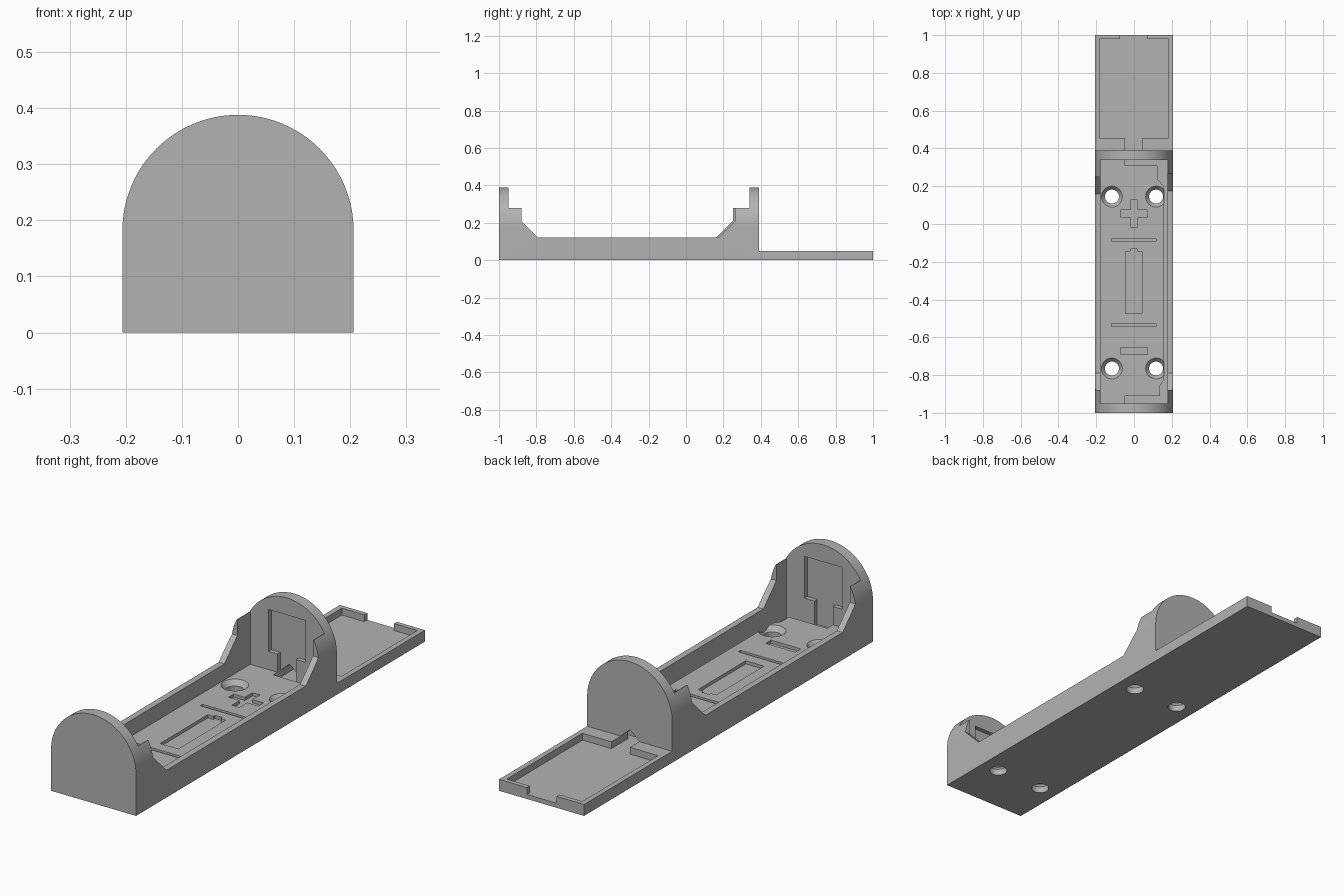
import bpy, bmesh, math
from mathutils import Matrix, Vector

cube = bpy.data.objects.get("Cube")
if cube:
    bpy.data.objects.remove(cube, do_unlink=True)

grey = bpy.data.materials.new("plain_grey")
grey.use_nodes = True
grey.diffuse_color = (0.45, 0.45, 0.45, 1)
grey.node_tree.nodes["Principled BSDF"].inputs["Base Color"].default_value = (0.45, 0.45, 0.45, 1)


def finish(name, bm):
    bmesh.ops.recalc_face_normals(bm, faces=bm.faces)
    mesh = bpy.data.meshes.new(name)
    bm.to_mesh(mesh)
    bm.free()
    mesh.materials.append(grey)
    obj = bpy.data.objects.new(name, mesh)
    bpy.context.collection.objects.link(obj)
    return obj


def prism(name, pts, axis, lo, hi):
    """Extrude a 2D outline along the given axis from lo to hi."""
    place = {"x": lambda p, t: (t, p[0], p[1]),
             "y": lambda p, t: (p[0], t, p[1]),
             "z": lambda p, t: (p[0], p[1], t)}[axis]
    bm = bmesh.new()
    face = bm.faces.new([bm.verts.new(place(p, lo)) for p in pts])
    ext = bmesh.ops.extrude_face_region(bm, geom=[face])
    move = Vector(place((0, 0), hi - lo))
    bmesh.ops.translate(bm, vec=move, verts=[v for v in ext["geom"] if isinstance(v, bmesh.types.BMVert)])
    return finish(name, bm)


def box(name, x0, x1, y0, y1, z0, z1):
    return prism(name, [(x0, y0), (x1, y0), (x1, y1), (x0, y1)], "z", z0, z1)


def cone(name, x, y, r0, r1, z0, z1):
    bm = bmesh.new()
    bmesh.ops.create_cone(bm, cap_ends=True, segments=32, radius1=r0, radius2=r1, depth=z1 - z0,
                          matrix=Matrix.Translation((x, y, (z0 + z1) / 2)))
    return finish(name, bm)


def cut(obj, cutter):
    cutter.hide_render = True
    mod = obj.modifiers.new("cut", "BOOLEAN")
    mod.operation = "DIFFERENCE"
    mod.solver = "EXACT"
    mod.object = cutter
    bpy.context.view_layer.objects.active = obj
    bpy.ops.object.modifier_apply(modifier=mod.name)
    bpy.data.objects.remove(cutter, do_unlink=True)


R, SPRING, INNER = 0.206, 0.182, 0.178
FLOOR, LOW = 0.05, 0.02
FRONT, BACK = -0.95, 0.34          # inner faces of the end walls
NECK = (-0.047, 0.043)

# Arched body
arch = [(-R, 0), (R, 0)]
arch += [(R * math.cos(math.pi * i / 48), SPRING + R * math.sin(math.pi * i / 48)) for i in range(49)]
body = prism("holder_body", arch, "y", -1, 0.39)

# Open cradle and stepped side walls
cut(body, box("cradle", -INNER, INNER, FRONT, BACK, FLOOR, 0.6))
for x0, x1, s in ((-0.3, 0, 0), (0, 0.3, 0.015)):
    side = [(FRONT, 0.28), (-0.88, 0.28), (-0.88, 0.21), (-0.79, 0.12), (0.16 + s, 0.12),
            (0.25 + s, 0.21), (0.25 + s, 0.28), (BACK, 0.28), (BACK, 0.6), (FRONT, 0.6)]
    cut(body, prism("side_opening", side, "x", x0, x1))

# Wire channel along the left side of the floor
channel = [(-0.047, BACK), (-0.047, 0.31), (0.125, 0.31), (0.125, 0.236), (0.159, 0.2),
           (0.159, -0.825), (0.138, -0.857), (0.138, -0.91), (-0.047, -0.91),
           (-0.047, FRONT), (INNER, FRONT), (INNER, BACK)]
cut(body, prism("wire_channel", channel, "z", LOW, 0.08))

# Contact pockets in both end walls
pocket = [(NECK[0], LOW), (NECK[1], LOW), (NECK[1], 0.13), (0.09, 0.13),
          (0.09, 0.313), (-0.09, 0.313), (-0.09, 0.13), (NECK[0], 0.13)]
cut(body, prism("back_pocket", pocket, "y", BACK - 0.01, BACK + 0.02))
cut(body, prism("front_pocket", pocket, "y", FRONT - 0.02, FRONT + 0.01))

# Pointed wire opening through the back wall
opening = [(NECK[0], LOW), (NECK[1], LOW), (NECK[1], FLOOR), (-0.002, 0.09), (NECK[0], FLOOR)]
cut(body, prism("wire_opening", opening, "y", 0.33, 0.42))

# Countersunk screw holes
for x in (-0.117, 0.117):
    for y in (-0.765, 0.145):
        cut(body, cone("screw_hole", x, y, 0.037, 0.037, -0.05, 0.1))
        cut(body, cone("countersink", x, y, 0.035, 0.057, 0.026, 0.052))

# Engraved polarity marks, strap grooves and cell outline
ENGRAVE = FLOOR - 0.014
w, a, c = 0.018, 0.072, 0.055
plus = [(-a, c - w), (-w, c - w), (-w, c - a), (w, c - a), (w, c - w), (a, c - w),
        (a, c + w), (w, c + w), (w, c + a), (-w, c + a), (-w, c + w), (-a, c + w)]
cut(body, prism("plus_mark", plus, "z", ENGRAVE, 0.08))
cut(body, box("minus_mark", -a, a, -0.692, -0.655, ENGRAVE, 0.08))
for y in (-0.085, -0.535):
    cut(body, box("strap_groove", -0.118, 0.116, y - 0.008, y + 0.008, ENGRAVE, 0.08))
cell = [(-0.045, -0.475), (0.043, -0.475), (0.043, -0.145), (w, -0.145),
        (w, -0.133), (-w, -0.133), (-w, -0.145), (-0.045, -0.145)]
cut(body, prism("cell_mark", cell, "z", ENGRAVE, 0.08))

# Flat tray behind the body
tray = box("rear_tray", -R, R, 0.39, 1, 0, FLOOR)
recess = [(NECK[0], 0.37), (NECK[1], 0.37), (NECK[1], 0.455), (0.183, 0.455), (0.183, 0.98), (0.07, 0.98),
          (0.07, 1.1), (-0.073, 1.1), (-0.073, 0.98), (-0.183, 0.98), (-0.183, 0.455), (NECK[0], 0.455)]
cut(tray, prism("tray_recess", recess, "z", LOW, 0.1))

# Smooth the arch while keeping edges crisp
bpy.ops.object.select_all(action="DESELECT")
for obj in (body, tray):
    obj.select_set(True)
bpy.context.view_layer.objects.active = body
bpy.ops.object.shade_smooth_by_angle(angle=math.radians(25))
